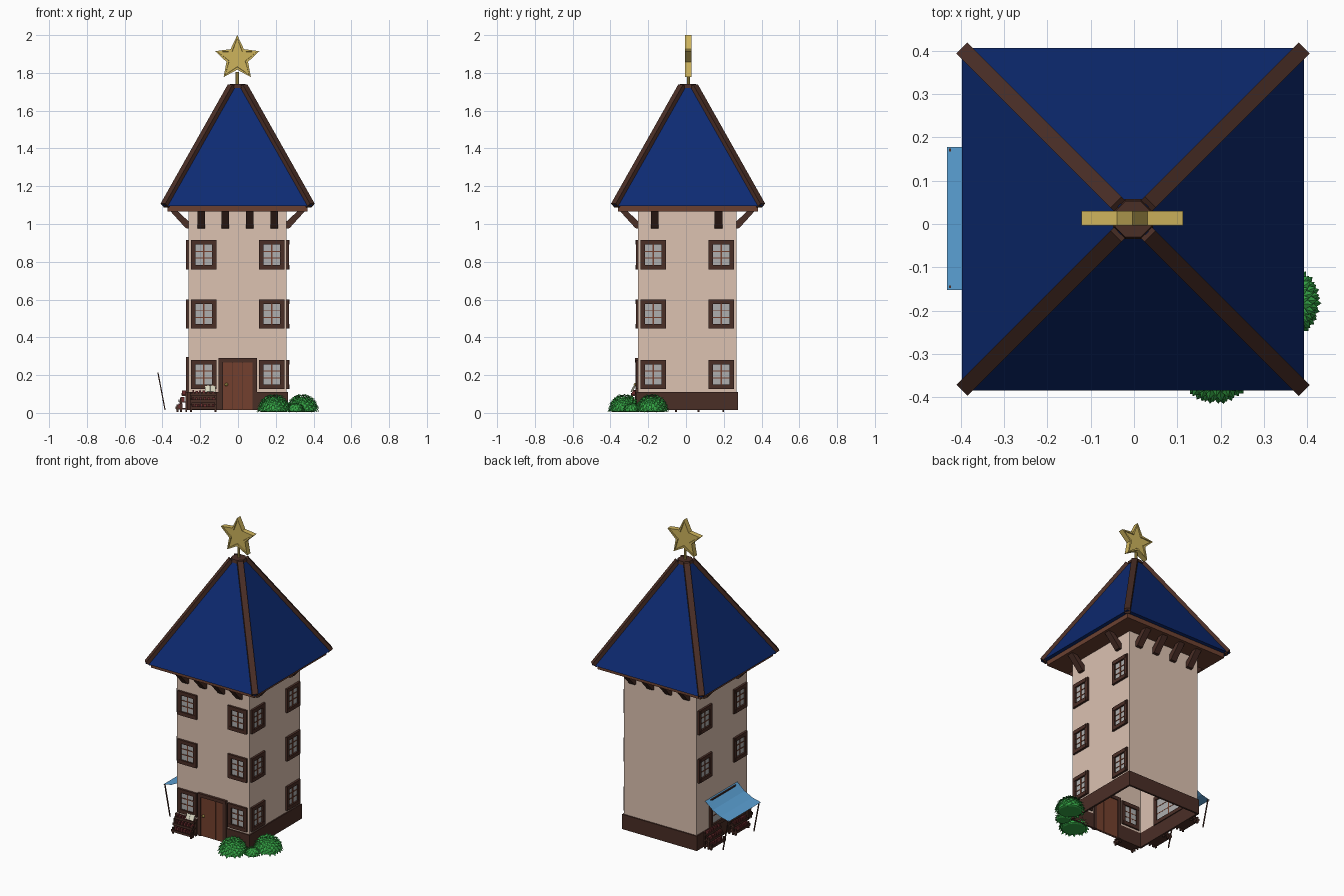
import bpy, bmesh, math, random
from mathutils import Matrix, Vector

if "Cube" in bpy.data.objects:
    bpy.data.objects.remove(bpy.data.objects["Cube"])

random.seed(3)
CX, CY, HALF = -0.002, 0.007, 0.26
parts = {}


def mat(name, hexcol):
    m = bpy.data.materials.new(name)
    c = [int(hexcol[i:i + 2], 16) / 255 for i in (0, 2, 4)]
    m.diffuse_color = [((v + 0.055) / 1.055) ** 2.4 for v in c] + [1]
    m.use_nodes = True
    m.node_tree.nodes["Principled BSDF"].inputs["Base Color"].default_value = m.diffuse_color
    return m


WALL, ROOF = mat("plaster", "DCC2B1"), mat("roof_blue", "0D2A72")
WOOD, TRIM = mat("dark_wood", "4A2E26"), mat("eave_wood", "6B4030")
PLANK, GOLD = mat("door_wood", "74402E"), mat("gold", "CDB35C")
GLASS, CLOTH = mat("glass", "AFAFAF"), mat("cloth_blue", "5A9FD2")
LEAF, PAPER = mat("leaf", "35A545"), mat("paper", "D8D6C0")
RED = mat("book_red", "6E2F30")


def part(name, material):
    return parts.setdefault(name, (bmesh.new(), material))[0]


def box(name, material, c, s, M=Matrix()):
    bmesh.ops.create_cube(part(name, material), size=1,
                          matrix=M @ Matrix.Translation(c) @ Matrix.Diagonal((*s, 1)))


def beam(name, material, a, b, w, h):
    a, b = Vector(a), Vector(b)
    R = (b - a).to_track_quat('Y', 'Z').to_matrix().to_4x4()
    box(name, material, (0, 0, 0), (w, (b - a).length, h), Matrix.Translation((a + b) / 2) @ R)


def cone(name, material, c, r1, r2, h, n, turn=0.0):
    bmesh.ops.create_cone(part(name, material), cap_ends=True, segments=n, radius1=r1, radius2=r2,
                          depth=h, matrix=Matrix.Translation(c) @ Matrix.Rotation(turn, 4, 'Z'))


def side(angle):
    # local x runs along the wall, local -y points outward
    return (Matrix.Translation((CX, CY, 0)) @ Matrix.Rotation(math.radians(angle), 4, 'Z')
            @ Matrix.Translation((0, -HALF, 0)))


FRONT, RIGHT, BACK, LEFT = side(0), side(90), side(180), side(-90)


def open_tube(name, material, half, z0, z1):
    bm = part(name, material)
    bmesh.ops.create_cube(bm, size=1, matrix=Matrix.Translation((CX, CY, (z0 + z1) / 2))
                          @ Matrix.Diagonal((2 * half, 2 * half, z1 - z0, 1)))
    bm.normal_update()
    bmesh.ops.delete(bm, geom=[f for f in bm.faces if abs(f.normal.z) > .5], context='FACES')


# tower walls, open underneath
open_tube("walls", WALL, HALF, 0.015, 1.08)

# plinth, interrupted by the door
for M in (RIGHT, BACK, LEFT):
    box("plinth", WOOD, (0, -0.002, 0.063), (0.534, 0.012, 0.096), M)
for s in (-1, 1):
    box("plinth", WOOD, (s * 0.184, -0.002, 0.063), (0.166, 0.012, 0.096), FRONT)


# windows
def window(M, x, z, w=0.135, h=0.155):
    t = 0.024
    for s in (-1, 1):
        box("window_frames", WOOD, (x + s * (w - t) / 2, -0.002, z), (t, 0.02, h), M)
        box("window_frames", WOOD, (x, -0.002, z + s * (h - t) / 2), (w - t, 0.024, t), M)
        box("window_bars", PLANK, (x, -0.002, z + s * (h - 2 * t) / 6), (w - t, 0.008, 0.005), M)
    box("window_bars", PLANK, (x, -0.002, z), (0.007, 0.01, h - t), M)
    box("window_glass", GLASS, (x, -0.001, z), (w - t, 0.004, h - t), M)


for z in (0.837, 0.523, 0.203):
    for x in (-0.18, 0.18):
        for M in (FRONT, RIGHT) + ((LEFT,) if z > 0.3 else ()):
            window(M, x, z)
window(LEFT, 0, 0.20, 0.26, 0.19)

# door with frame, planks and knob
for s in (-1, 1):
    box("door_frame", WOOD, (s * 0.091, -0.003, 0.152), (0.022, 0.024, 0.275), FRONT)
box("door_frame", WOOD, (0, -0.003, 0.279), (0.204, 0.026, 0.022), FRONT)
for i in range(3):
    box("door_planks", PLANK, ((i - 1) * 0.053, -0.002, 0.142), (0.051, 0.014, 0.252), FRONT)
box("door_backing", WOOD, (0, 0, 0.142), (0.16, 0.008, 0.25), FRONT)
bmesh.ops.create_icosphere(part("door_knob", GOLD), subdivisions=2, radius=0.009,
                           matrix=FRONT @ Matrix.Translation((-0.06, -0.015, 0.15)))


# eave brackets: slanted struts from wall to eave
def bracket(M, x):
    bm = part("eave_brackets", WOOD)
    prof = [(0.005, 0.975), (-0.015, 0.978), (-0.098, 1.07), (-0.06, 1.07), (0.005, 1.01)]
    f = bm.faces.new([bm.verts.new(M @ Vector((x - 0.02, y, z))) for y, z in prof])
    g = bmesh.ops.extrude_face_region(bm, geom=[f])['geom']
    bmesh.ops.translate(bm, verts=[v for v in g if isinstance(v, bmesh.types.BMVert)],
                        vec=M.to_3x3() @ Vector((0.04, 0, 0)))


for M, xs in ((FRONT, (-.193, -.065, .065, .193)), (BACK, (-.193, -.065, .065, .193)),
              (RIGHT, (-.173, .165)), (LEFT, (-.173, .165))):
    for x in xs:
        bracket(M, x)

# roof: eave slab, pyramid, hip beams and cap
RX, RY = -0.002, 0.011
box("eave_board", TRIM, (RX, RY, 1.082), (0.74, 0.74, 0.032))
cone("roof", ROOF, (RX, RY, 1.413), 0.395 * 2 ** .5, 0.035 * 2 ** .5, 0.635, 4, math.pi / 4)
for sx in (-1, 1):
    for sy in (-1, 1):
        beam("hip_beams", WOOD, (RX + sx * 0.386, RY + sy * 0.386, 1.097),
             (RX + sx * 0.03, RY + sy * 0.03, 1.728), 0.036, 0.034)
cone("roof_cap", WOOD, (RX, RY, 1.73), 0.05, 0.045, 0.02, 8, math.pi / 8)

# star finial
SY = 0.013
cone("star_pole", GOLD, (-0.004, SY, 1.765), 0.008, 0.008, 0.08, 8)
bm = part("star", GOLD)
ring = []
for i in range(10):
    a, r = math.pi / 2 + i * math.pi / 5, (0.123, 0.06)[i % 2]
    ring.append(bm.verts.new((-0.004 + r * math.cos(a), SY - 0.017, 1.877 + r * math.sin(a))))
face = bm.faces.new(ring)
g = bmesh.ops.extrude_face_region(bm, geom=[face])['geom']
bmesh.ops.translate(bm, verts=[v for v in g if isinstance(v, bmesh.types.BMVert)], vec=(0, 0.034, 0))
bmesh.ops.recalc_face_normals(bm, faces=bm.faces)
caps = [f for f in bm.faces if len(f.verts) == 10]
bmesh.ops.inset_individual(bm, faces=caps, thickness=0.014)
bmesh.ops.inset_individual(bm, faces=caps, thickness=0.002, depth=-0.006)

# awning over the left side, with two slanted poles
bm = part("awning", CLOTH)
prof = [(-0.262, 0.30), (-0.315, 0.255), (-0.37, 0.227), (-0.432, 0.212)]
rows = [[bm.verts.new((x, y, z)) for x, z in prof] for y in (-0.152, 0.178)]
for i in range(3):
    bm.faces.new((rows[0][i], rows[0][i + 1], rows[1][i + 1], rows[1][i]))
for y in (-0.145, 0.171):
    beam("awning_poles", WOOD, (-0.386, y, 0.015), (-0.424, y, 0.214), 0.006, 0.006)


# stepped display stands with books
def stand(M, x):
    w = 0.14
    for d, z in ((0.062, 0.022), (0.046, 0.058), (0.03, 0.093)):
        box("display_stands", WOOD, (x, -0.005 - d / 2, z), (w, d, 0.007), M)
        box("display_stands", TRIM, (x, -0.005 - d, z + 0.006), (w, 0.005, 0.014), M)
        px = x - w / 2 + 0.012
        while px < x + w / 2 - 0.014:
            t = random.uniform(0.008, 0.016)
            box("books", RED, (px + t / 2, -0.005 - d * 0.6, z + 0.014),
                (t, 0.022, random.uniform(0.018, 0.026)), M)
            px += t + random.uniform(0.002, 0.012)
    for s in (-1, 1):
        for d, h in ((0.058, 0.04), (0.04, 0.075), (0.012, 0.105)):
            box("display_stands", WOOD, (x + s * (w / 2 - 0.005), -d, 0.005 + h / 2), (0.01, 0.01, h), M)


stand(FRONT, -0.182)
stand(LEFT, -0.125)
stand(LEFT, 0.125)
for s in (-1, 1):
    box("open_book", PAPER, (s * 0.014, 0, 0), (0.028, 0.006, 0.036),
        FRONT @ Matrix.Translation((-0.145, -0.03, 0.128)) @ Matrix.Rotation(-0.5, 4, 'X')
        @ Matrix.Rotation(s * 0.2, 4, 'Z'))


# leafy bushes
def bush(x, y, r, h, n):
    bm = part("bushes", LEAF)
    o = Vector((x, y, 0.01))
    core = bmesh.ops.create_icosphere(bm, subdivisions=2, radius=1, matrix=Matrix.Translation(o)
                                      @ Matrix.Diagonal((r * .85, r * .85, h * .88, 1)))
    for v in core['verts']:
        v.co.z = max(v.co.z, 0.005)
    for i in range(n):
        z = 1 - (i + .5) / n * 0.97
        a = i * 2.39996
        q = math.sqrt(1 - z * z)
        nrm = Vector((math.cos(a) * q, math.sin(a) * q, z))
        p = o + Vector((nrm.x * r * .88, nrm.y * r * .88, nrm.z * h * .92))
        across = Vector((-math.sin(a), math.cos(a), 0))
        down = across.cross(nrm)
        if down.z > 0:
            down = -down
        k = r * random.uniform(.9, 1.1)
        tip = p + down * k * .2 + nrm * k * .14
        tip.z = max(tip.z, 0.003)
        top, l, m, t = [bm.verts.new(c) for c in (p - down * k * .16, p - across * k * .15,
                                                  p + across * k * .15, tip)]
        bm.faces.new((top, l, t))
        bm.faces.new((top, t, m))


bush(0.19, -0.325, 0.088, 0.088, 120)
bush(0.34, -0.18, 0.088, 0.088, 120)
bush(0.305, -0.285, 0.05, 0.045, 60)

# turn the collected parts into objects
for name, (bm, material) in parts.items():
    if name not in ("awning", "walls", "bushes"):
        bmesh.ops.recalc_face_normals(bm, faces=bm.faces)
    me = bpy.data.meshes.new(name)
    bm.to_mesh(me)
    bm.free()
    me.materials.append(material)
    bpy.context.collection.objects.link(bpy.data.objects.new(name, me))
